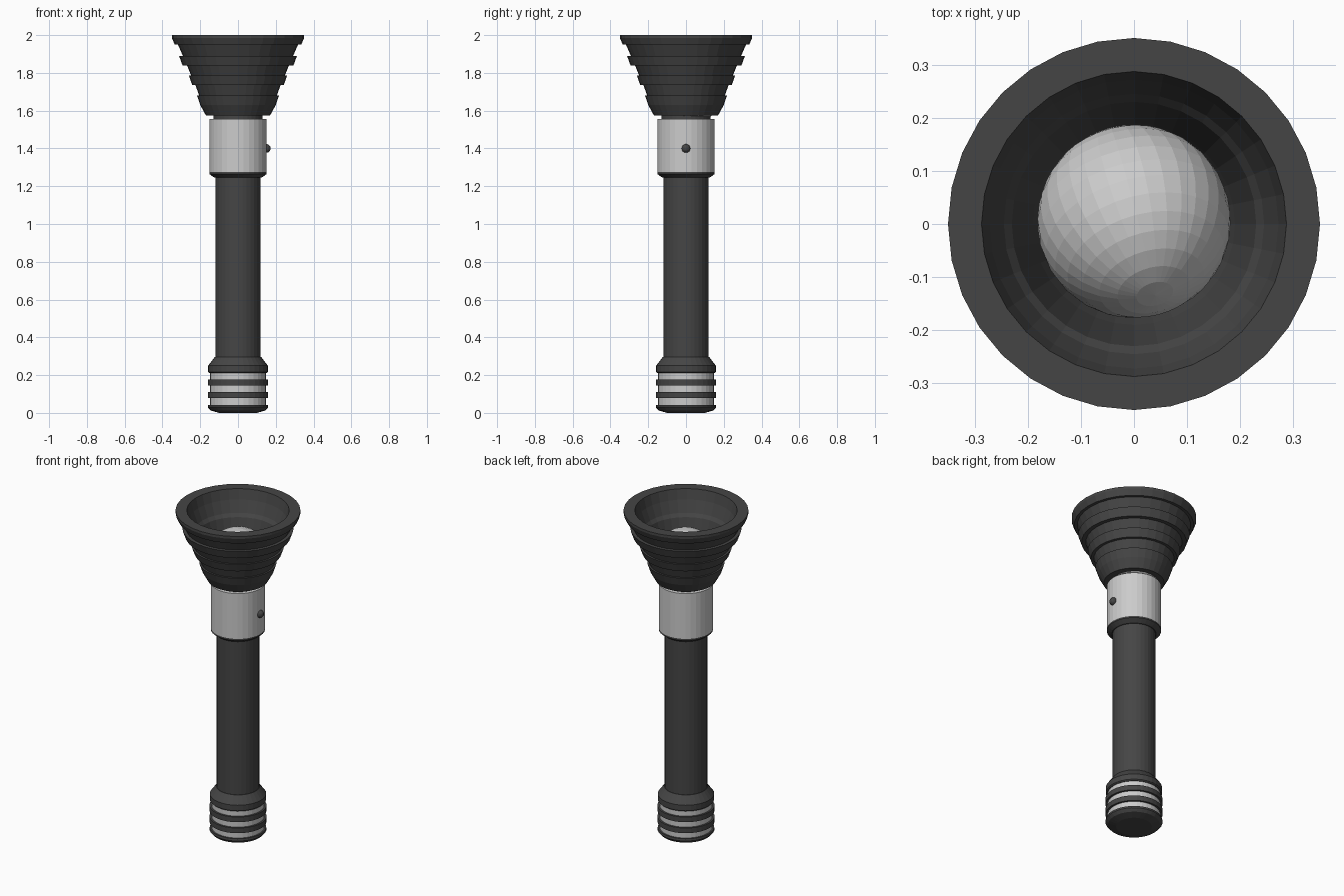
import bpy, bmesh, math

if "Cube" in bpy.data.objects:
    bpy.data.objects.remove(bpy.data.objects["Cube"])

SIDES = 32
dark = bpy.data.materials.new("dark_rubber")
dark.diffuse_color = (0.06, 0.06, 0.06, 1)
dark.use_nodes = True
dark.node_tree.nodes["Principled BSDF"].inputs["Base Color"].default_value = dark.diffuse_color


def finish(name, bm, mat=None):
    bmesh.ops.recalc_face_normals(bm, faces=bm.faces)
    mesh = bpy.data.meshes.new(name)
    bm.to_mesh(mesh)
    bm.free()
    ob = bpy.data.objects.new(name, mesh)
    bpy.context.collection.objects.link(ob)
    if mat:
        mesh.materials.append(mat)
    return ob


def lathe(name, profile, mat=None):
    """Spin an (r, z) profile around z; r = 0 ends close to a point."""
    bm = bmesh.new()
    rings = []
    for r, z in profile:
        if r == 0:
            rings.append([bm.verts.new((0, 0, z))] * SIDES)
        else:
            rings.append([bm.verts.new((r * math.cos(2 * math.pi * i / SIDES),
                                        r * math.sin(2 * math.pi * i / SIDES), z))
                          for i in range(SIDES)])
    for a, b in zip(rings, rings[1:]):
        for i in range(SIDES):
            j = (i + 1) % SIDES
            bm.faces.new(list(dict.fromkeys((a[i], a[j], b[j], b[i]))))
    return finish(name, bm, mat)


# Flared head: stepped outside, rim, stepped hollow inside
lathe("head", [
    (0, 1.54), (0.13, 1.54), (0.13, 1.575), (0.17, 1.575), (0.2, 1.63), (0.217, 1.68),
    (0.206, 1.68), (0.225, 1.735), (0.242, 1.735), (0.26, 1.785),
    (0.248, 1.785), (0.27, 1.84), (0.294, 1.84), (0.312, 1.89),
    (0.292, 1.89), (0.318, 1.95), (0.335, 1.95), (0.35, 1.985), (0.35, 2.0),
    (0.287, 2.0), (0.272, 1.94), (0.245, 1.87), (0.23, 1.85),
    (0.19, 1.68), (0.165, 1.6), (0, 1.6)], dark)

# Round lamp, slightly tilted inside the head
bm = bmesh.new()
bmesh.ops.create_uvsphere(bm, u_segments=32, v_segments=16, radius=0.182)
lamp = finish("lamp", bm)
lamp.location = (0, 0.005, 1.7)
lamp.rotation_euler = (math.radians(50), math.radians(20), 0)

# Metal collar, with dark taper below it
lathe("collar", [(0, 1.275), (0.152, 1.275), (0.152, 1.555), (0, 1.555)])
lathe("collar_taper", [(0, 1.245), (0.125, 1.245), (0.152, 1.265), (0.152, 1.275), (0, 1.275)], dark)

# Push button on the collar
bm = bmesh.new()
bmesh.ops.create_uvsphere(bm, u_segments=16, v_segments=10, radius=0.023)
button = finish("button", bm, dark)
button.location = (0.15, 0, 1.4)

# Handle tube and tail cap shoulder
lathe("handle", [(0, 0.2), (0.12, 0.2), (0.12, 1.25), (0, 1.25)], dark)
lathe("tail_shoulder", [(0, 0.21), (0.152, 0.21), (0.158, 0.216), (0.158, 0.25),
                        (0.122, 0.297), (0, 0.297)], dark)

# Metal tail core with rubber rings
lathe("tail_core", [(0, 0.03), (0.148, 0.03), (0.148, 0.21), (0, 0.21)])
for n, z in enumerate((0.078, 0.146)):
    lathe(f"tail_ring_{n + 1}", [(0.14, z), (0.16, z), (0.16, z + 0.032),
                                 (0.14, z + 0.032), (0.14, z)], dark)
lathe("tail_cap", [(0, 0), (0.1, 0), (0.145, 0.013), (0.16, 0.03), (0.158, 0.043), (0, 0.043)], dark)
